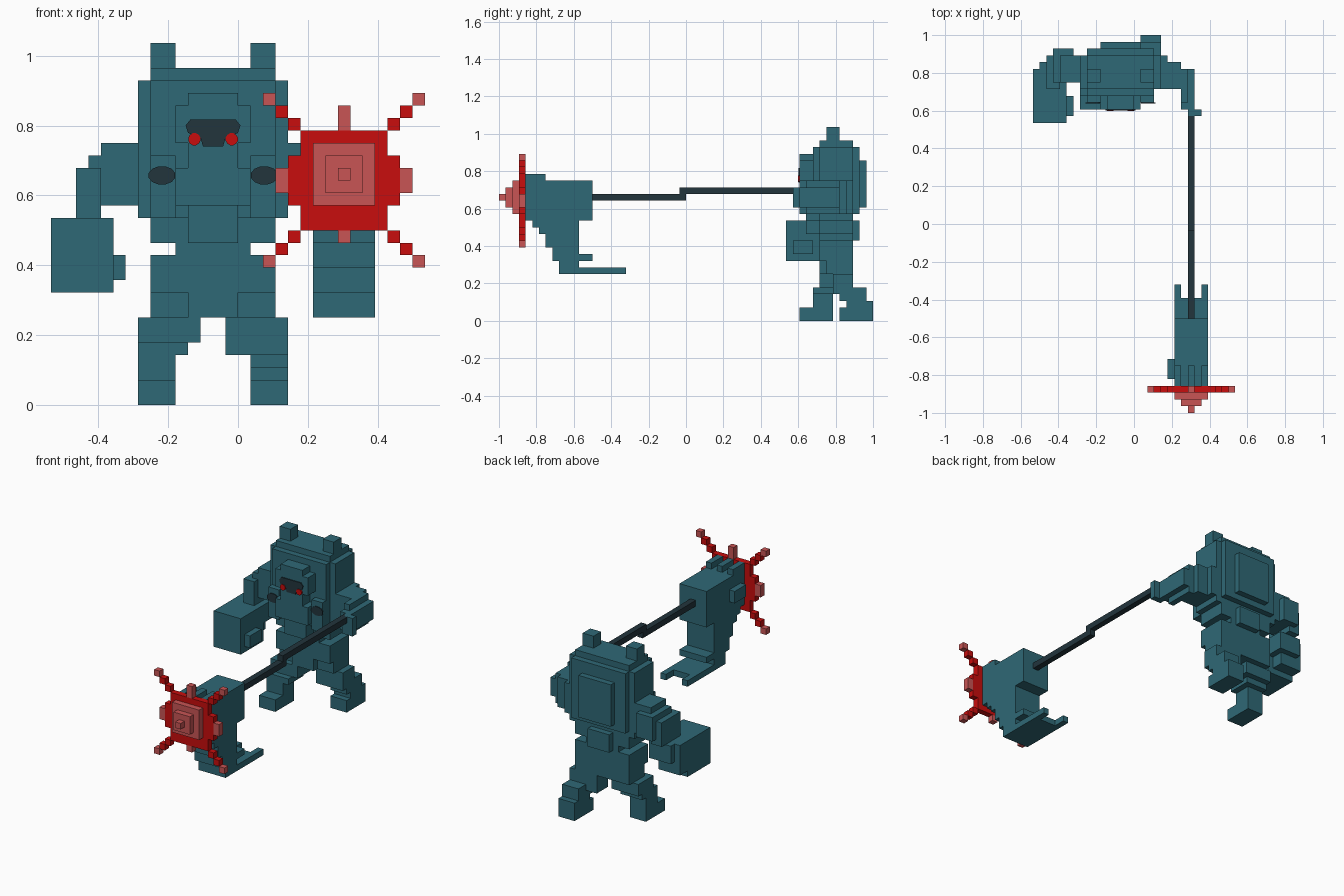
import bpy
import bmesh
import math
from mathutils import Vector

UNIT = 1 / 28  # edge length of one block

default_cube = bpy.data.objects.get("Cube")
if default_cube:
    bpy.data.objects.remove(default_cube, do_unlink=True)


def material(name, red, green, blue):
    mat = bpy.data.materials.new(name)
    colour = (red, green, blue, 1)
    mat.diffuse_color = colour
    mat.use_nodes = True
    for node in mat.node_tree.nodes:
        if node.type == "BSDF_PRINCIPLED":
            node.inputs["Base Color"].default_value = colour
    return mat


teal = material("teal", .028, .14, .18)
dark = material("dark slate", .016, .035, .046)
crimson = material("red", .58, .004, .004)
pink = material("pale red", .58, .09, .09)


def box(x, y, z):
    return list(zip(x, y, z))


def mirrored(x, y, z):
    """A box and its twin across the local centre plane."""
    return [box(x, y, z), box((-x[1], -x[0]), y, z)]


def finish(name, mat, bm):
    mesh = bpy.data.meshes.new(name)
    bm.to_mesh(mesh)
    bm.free()
    mesh.materials.append(mat)
    obj = bpy.data.objects.new(name, mesh)
    bpy.context.collection.objects.link(obj)
    return obj


def part(name, mat, origin, *boxes):
    """Blocky part made of boxes measured in blocks from an origin."""
    bm = bmesh.new()
    for low, high in boxes:
        low, high = Vector(low), Vector(high)
        centre = (low + high) / 2 + Vector(origin)
        size = high - low
        made = bmesh.ops.create_cube(bm, size=1)["verts"]
        for vert in made:
            vert.co = (centre + vert.co * size) * UNIT
    return finish(name, mat, bm)


def plate(name, mat, origin, outline, depth=.15):
    """Thin painted plate facing the front, from an x, z outline."""
    bm = bmesh.new()
    base = Vector(origin)
    verts = [bm.verts.new((base + Vector((x, 0, z))) * UNIT) for x, z in outline]
    face = bm.faces.new(verts)
    extruded = bmesh.ops.extrude_face_region(bm, geom=[face])["geom"]
    moved = [item for item in extruded if isinstance(item, bmesh.types.BMVert)]
    bmesh.ops.translate(bm, verts=moved, vec=(0, -depth * UNIT, 0))
    bmesh.ops.recalc_face_normals(bm, faces=bm.faces)
    return finish(name, mat, bm)


def oval(x, z, wide, tall, steps=12):
    turns = [math.tau * (i + .5) / steps for i in range(steps)]
    return [(x + wide * math.cos(t), z + tall * math.sin(t)) for t in turns]


BODY = (-2, 22, 15)

# Head, hood and ears
part("hood", teal, BODY,
     box(x=(-6, 6), y=(-2, 3), z=(0, 11)),
     box(x=(-5, 5), y=(-3, 3), z=(0, 11)),
     box(x=(-5, 5), y=(-2, 3), z=(-2, 12)),
     box(x=(-5, 5), y=(0, 4), z=(1, 11)))
part("back_panel", teal, BODY,
     box(x=(-3, 3), y=(4, 5), z=(2, 9)))
part("ears", teal, BODY,
     *mirrored(x=(3, 5), y=(-1, 1), z=(12, 14)))
part("snout", teal, BODY,
     box(x=(-2, 2), y=(-5, -3), z=(4, 10)),
     box(x=(-3, 3), y=(-5, -3), z=(6, 9)))

# Painted face and chest marks
half = [(1.8, 7.9), (2.2, 7.4), (2, 6.8), (1, 6.4), (.8, 5.7)]
visor = half + [(-x, z) for x, z in reversed(half)]
plate("visor", dark, (-2, 17, 15), visor)
for side, label in ((-1, "right"), (1, "left")):
    plate(label + "_eye", crimson, (-2, 17, 15),
          oval(side * 1.5, 6.3, .5, .5), depth=.25)
    plate(label + "_chest_mark", dark, (-2, 18, 15),
          oval(side * 4.1, 3.4, 1.1, .75))

# Chest, waist and hips
part("chest", teal, BODY,
     *mirrored(x=(3, 5), y=(-4, -2), z=(0, 5)),
     box(x=(-3, 3), y=(-5, -2), z=(1, 4)),
     box(x=(-2, 2), y=(-4, -2), z=(-2, 2)))
part("waist", teal, BODY,
     box(x=(-3, 3), y=(-2, 3), z=(-6, 0)),
     box(x=(-2, 2), y=(-2, 4), z=(-3, 0)))
part("hips", teal, BODY,
     box(x=(-5, 5), y=(-1, 3), z=(-8, -5)),
     *mirrored(x=(2, 5), y=(-2, 3), z=(-6, -3)),
     box(x=(-2, 2), y=(-2, 3), z=(-8, -5)))

# Legs in stride: the right one forward, the left one back
part("right_leg", teal, (-8, 22, 0),
     box(x=(0, 3), y=(-5, 0), z=(0, 2)),
     box(x=(0, 3), y=(-3, 0), z=(2, 4)),
     box(x=(0, 4), y=(-3, 1), z=(4, 5)),
     box(x=(0, 5), y=(-2, 2), z=(5, 7)))
part("left_leg", teal, (4, 22, 0),
     box(x=(-3, 0), y=(1, 6), z=(0, 2)),
     box(x=(-3, 0), y=(2, 6), z=(2, 3)),
     box(x=(-3, 0), y=(1, 5), z=(3, 5)),
     box(x=(-5, 0), y=(0, 3), z=(4, 7)))

# Right arm bending forward to a fist
part("right_arm", teal, (-8, 22, 15),
     box(x=(-3, 0), y=(-1, 3), z=(1, 6)),
     box(x=(-4, -1), y=(-1, 4), z=(1, 5)),
     box(x=(-5, -3), y=(-2, 3), z=(0, 4)),
     box(x=(-6, -2), y=(-2, 2), z=(-3, 0)))
part("right_fist", teal, (-10, 22, 15),
     box(x=(-5, 0), y=(-7, -1), z=(-6, 0)),
     box(x=(-5, -1), y=(-1, 1), z=(-5, 0)),
     box(x=(0, 1), y=(-6, -3), z=(-5, -3)))

# Left arm reaching forward to the cable
part("left_arm", teal, (4, 22, 16),
     box(x=(0, 1), y=(-2, 3), z=(0, 5)),
     box(x=(1, 3), y=(-2, 2), z=(0, 5)),
     box(x=(3, 4), y=(-4, 1), z=(0, 5)),
     box(x=(4, 5), y=(-5, 1), z=(1, 4)),
     box(x=(3, 5), y=(-5, -1), z=(1, 4)),
     box(x=(4, 6), y=(-6, -5), z=(1, 4)))

# Cable in two offset lengths
part("cable", dark, (8, 0, 18),
     box(x=(0, 1), y=(-1, 17), z=(1, 2)),
     box(x=(0, 1), y=(-15, 0), z=(0, 1)))

# Launched hand with stepped palm and trailing cuff
LAUNCH = (8.5, -24, 15)
part("launched_hand", teal, LAUNCH,
     box(x=(-2.5, 2.5), y=(0, 10), z=(0, 6)),
     box(x=(-3.5, -2.5), y=(1, 4), z=(2, 4)),
     box(x=(-.5, .5), y=(0, 3), z=(6, 7)),
     *mirrored(x=(1.5, 2.5), y=(0, 3), z=(6, 7)))
steps = [box(x=(-2.5, 2.5), y=(front, 8), z=(low, high))
         for front, low, high in ((1, -1, 0), (2, -2, -1), (3, -4, -2),
                                  (4, -6, -4), (5, -8, -6))]
part("launched_palm", teal, LAUNCH, *steps,
     box(x=(-2.5, 2.5), y=(8, 10), z=(-6, -5)),
     box(x=(-2.5, 2.5), y=(5, 13), z=(-8, -7)),
     *mirrored(x=(1.5, 2.5), y=(13, 15), z=(-8, -7)))

# Red burst on the knuckles with diagonal rays
BURST = (8.5, -25, 18)
rays, tips = [], []
for out in range(3):
    for low in (4 + out, -5 - out):
        ray = mirrored(x=(3.5 + out, 4.5 + out), y=(0, 1), z=(low, low + 1))
        (tips if out == 2 else rays).extend(ray)
part("burst_plate", crimson, BURST,
     box(x=(-3.5, 3.5), y=(0, 1), z=(-4, 4)),
     *mirrored(x=(3.5, 4.5), y=(0, 1), z=(-2, 2)), *rays)
part("burst_tips", pink, BURST, *tips,
     *mirrored(x=(4.5, 5.5), y=(0, 1), z=(-1, 1)),
     box(x=(-.5, .5), y=(0, 1), z=(4, 6)),
     box(x=(-.5, .5), y=(0, 1), z=(-5, -4)))
layers = [box(x=(-w, w), y=(-i - 1, -i), z=(.5 - w, .5 + w))
          for i, w in enumerate((2.5, 1.5, .5))]
part("burst_spike", pink, BURST, *layers)
